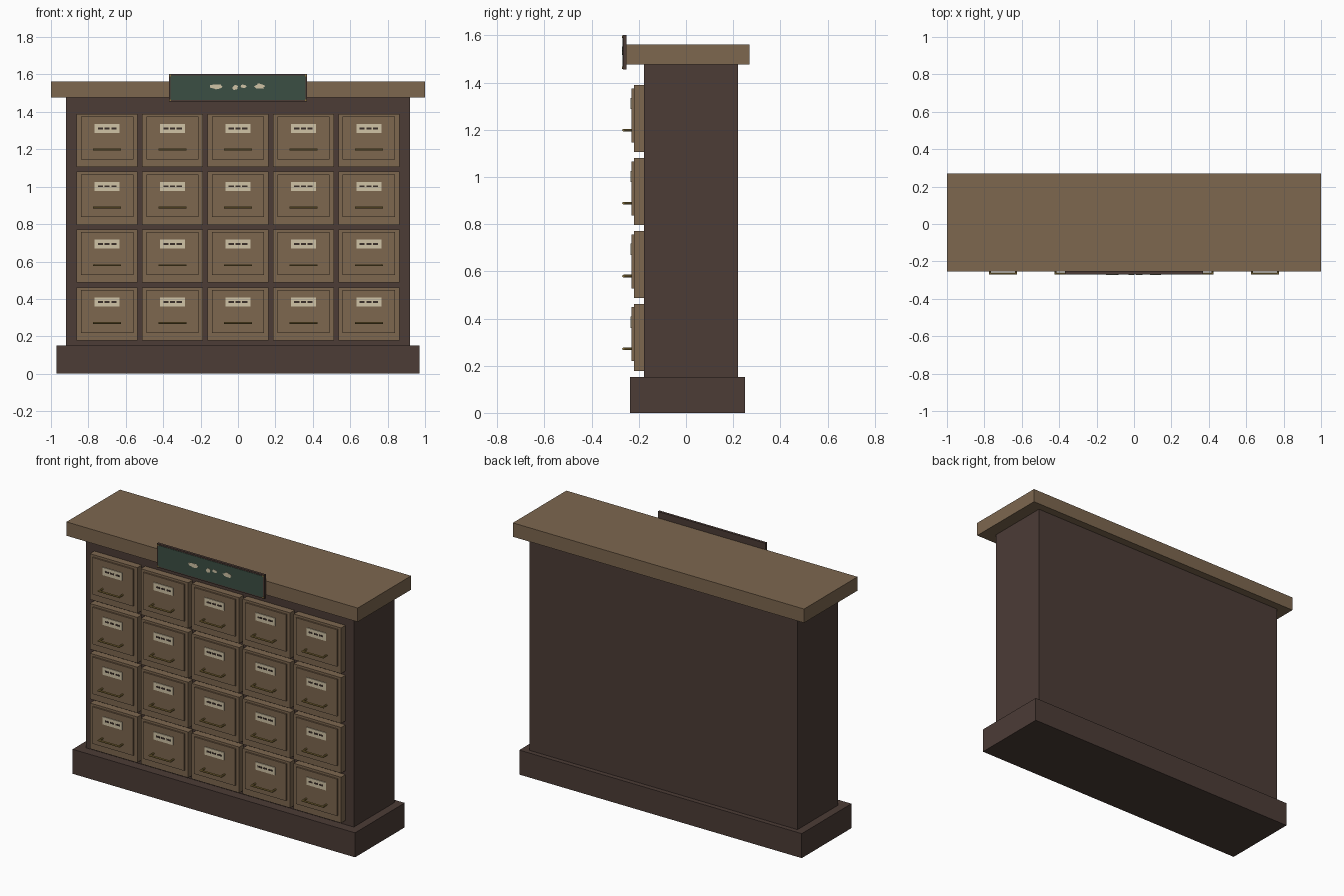
import bpy, bmesh, math, random
from mathutils import Matrix

if "Cube" in bpy.data.objects:
    bpy.data.objects.remove(bpy.data.objects["Cube"])

random.seed(4)


def material(name, r, g, b):
    m = bpy.data.materials.new(name)
    lin = lambda c: (c / 255 / 12.92) if c < 11 else ((c / 255 + 0.055) / 1.055) ** 2.4
    m.diffuse_color = (lin(r), lin(g), lin(b), 1)
    m.use_nodes = True
    m.node_tree.nodes["Principled BSDF"].inputs["Base Color"].default_value = m.diffuse_color
    return m


WOOD = material("tan wood", 125, 103, 79)
DARK = material("dark wood", 76, 60, 54)
GREEN = material("sign green", 59, 78, 67)
CREAM = material("label cream", 208, 195, 166)
INK = material("ink brown", 58, 46, 40)
BRASS = material("aged brass", 140, 117, 62)


def finish(name, bm, mat):
    bmesh.ops.recalc_face_normals(bm, faces=bm.faces)
    me = bpy.data.meshes.new(name)
    bm.to_mesh(me)
    bm.free()
    me.materials.append(mat)
    ob = bpy.data.objects.new(name, me)
    bpy.context.collection.objects.link(ob)
    return ob


def add_box(bm, x0, x1, y0, y1, z0, z1):
    m = Matrix.Translation(((x0 + x1) / 2, (y0 + y1) / 2, (z0 + z1) / 2))
    m = m @ Matrix.Diagonal((x1 - x0, y1 - y0, z1 - z0, 1))
    bmesh.ops.create_cube(bm, size=1, matrix=m)


def box(name, mat, *dims):
    bm = bmesh.new()
    add_box(bm, *dims)
    return finish(name, bm, mat)


def add_rod(bm, centre, radius, length, axis):
    rot = Matrix.Rotation(math.pi / 2, 4, 'Y' if axis == 'X' else 'X')
    bmesh.ops.create_cone(bm, cap_ends=True, segments=10, radius1=radius, radius2=radius,
                          depth=length, matrix=Matrix.Translation(centre) @ rot)


# Cabinet carcass
box("plinth", DARK, -0.97, 0.97, -0.237, 0.25, 0, 0.152)
box("cabinet_body", DARK, -0.92, 0.92, -0.178, 0.22, 0.152, 1.476)
box("countertop", WOOD, -1, 1, -0.254, 0.27, 1.476, 1.562)

# Drawers: front, raised panel, label with marks, bar handle
for row in range(4):
    for col in range(5):
        x, z = (col - 2) * 0.35, 0.32 + row * 0.309
        tag = f"_{row + 1}_{col + 1}"
        box("drawer_front" + tag, WOOD, x - 0.163, x + 0.163, -0.221, -0.176, z - 0.142, z + 0.142)
        box("drawer_panel" + tag, WOOD, x - 0.14, x + 0.14, -0.23, -0.22, z - 0.101, z + 0.128)
        box("label" + tag, CREAM, x - 0.067, x + 0.067, -0.2345, -0.229, z + 0.04, z + 0.088)
        bm = bmesh.new()
        for i in (-1, 0, 1):
            mx = x + i * 0.036
            add_box(bm, mx - 0.0135, mx + 0.0135, -0.236, -0.234, z + 0.059, z + 0.069)
        finish("label_marks" + tag, bm, INK)
        bm = bmesh.new()
        add_rod(bm, (x, -0.265, z - 0.049), 0.0055, 0.15, 'X')
        for s in (-1, 1):
            add_rod(bm, (x + s * 0.069, -0.247, z - 0.049), 0.0055, 0.036, 'Y')
        finish("handle" + tag, bm, BRASS)

# Sign board with green face, corner pins and worn cream patches
box("sign_board", DARK, -0.37, 0.37, -0.268, -0.252, 1.455, 1.602)
box("sign_face", GREEN, -0.36, 0.36, -0.27, -0.267, 1.463, 1.594)
bm = bmesh.new()
for sx in (-1, 1):
    for sz in (-1, 1):
        add_rod(bm, (sx * 0.362, -0.269, 1.5285 + sz * 0.066), 0.005, 0.004, 'Y')
finish("sign_pins", bm, BRASS)

bm = bmesh.new()
for cx, cz, w, h in ((-0.112, 1.535, 0.038, 0.017), (-0.015, 1.53, 0.016, 0.014),
                     (0.03, 1.537, 0.019, 0.009), (0.115, 1.537, 0.033, 0.016)):
    ring = []
    for k in range(14):
        a, r = k * math.tau / 14, random.uniform(0.65, 1.1)
        ring.append(bm.verts.new((cx + w * r * math.cos(a), -0.2715, cz + h * r * math.sin(a))))
    face = bm.faces.new(ring)
    ext = bmesh.ops.extrude_face_region(bm, geom=[face])
    for v in ext["geom"]:
        if isinstance(v, bmesh.types.BMVert):
            v.co.y = -0.2695
finish("sign_patches", bm, CREAM)
